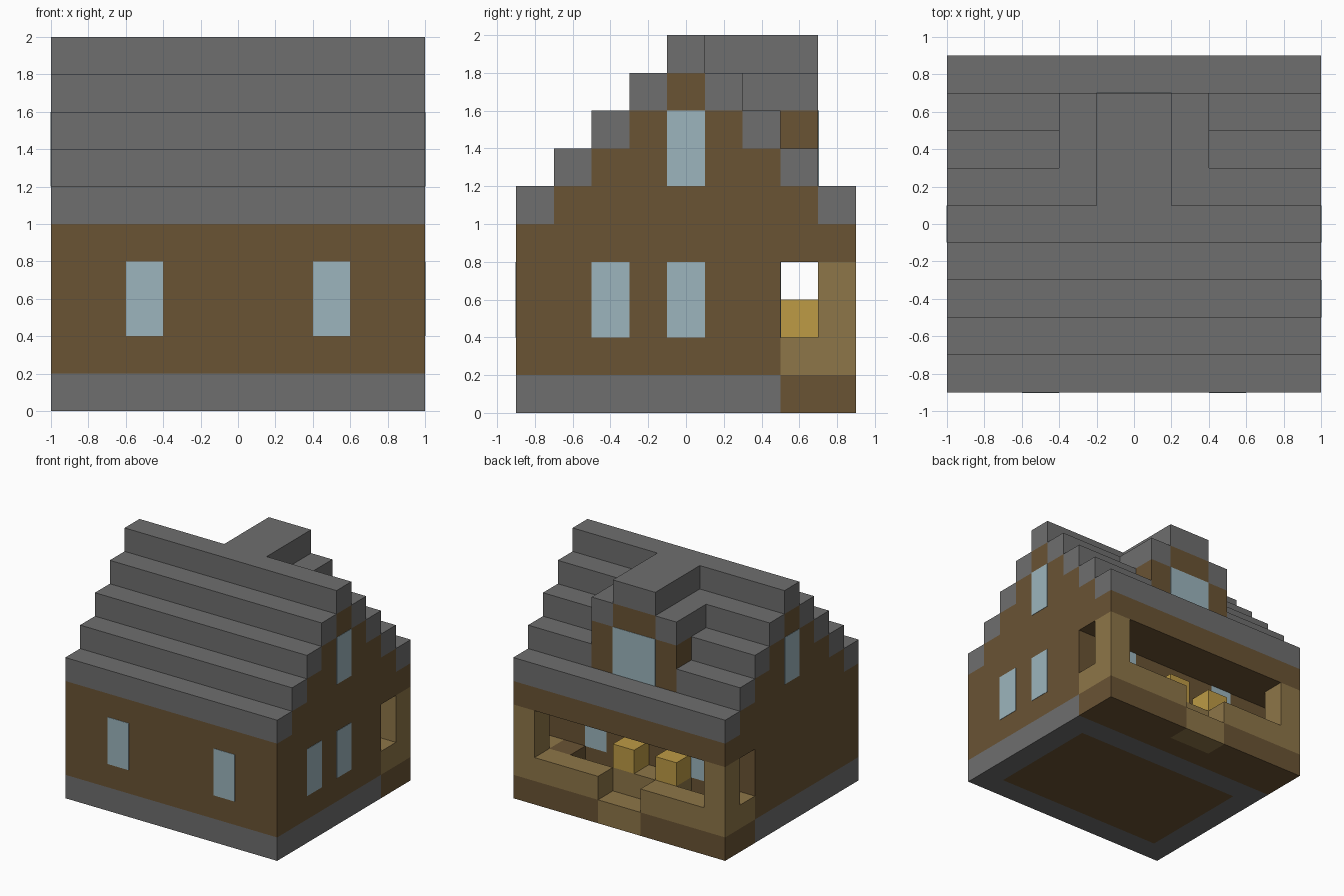
import bpy
import bmesh
from mathutils import Vector

if "Cube" in bpy.data.objects:
    bpy.data.objects.remove(bpy.data.objects["Cube"], do_unlink=True)

U = 0.2                            # size of one building block
ORIGIN = Vector((-1, -0.9, 0))     # corner of the block grid
PLATE = 0.003                      # window plate thickness


def material(name, rgb):
    m = bpy.data.materials.new(name)
    m.use_nodes = True
    col = (*rgb, 1)
    m.diffuse_color = col
    bsdf = m.node_tree.nodes["Principled BSDF"]
    bsdf.inputs["Base Color"].default_value = col
    bsdf.inputs["Roughness"].default_value = 0.9
    return m


STONE = material("grey_stone", (0.156, 0.156, 0.156))
WOOD = material("dark_wood", (0.144, 0.087, 0.034))
TAN = material("light_wood", (0.270, 0.181, 0.065))
GLASS = material("pale_glass", (0.332, 0.462, 0.509))
GOLD = material("straw_gold", (0.509, 0.328, 0.060))


def box(name, lo, hi, mat):
    """Box between two corners in world units."""
    lo, hi = Vector(lo), Vector(hi)
    bm = bmesh.new()
    bmesh.ops.create_cube(bm, size=1)
    for v in bm.verts:
        v.co = Vector([h if c > 0 else l for c, l, h in zip(v.co, lo, hi)])
    mesh = bpy.data.meshes.new(name)
    bm.to_mesh(mesh)
    bm.free()
    mesh.materials.append(mat)
    obj = bpy.data.objects.new(name, mesh)
    bpy.context.collection.objects.link(obj)
    return obj


def block(name, xs, ys, zs, mat):
    """Box given as ranges of grid cells."""
    a, b = zip(xs, ys, zs)
    return box(name, ORIGIN + Vector(a) * U, ORIGIN + Vector(b) * U, mat)


def mirrored(name, xs, ys, zs, mat):
    """Block plus its copy on the other side of the house."""
    block(name + "_right", xs, ys, zs, mat)
    block(name + "_left", (10 - xs[1], 10 - xs[0]), ys, zs, mat)


def window(name, axis, side, at, centre, width, z0, z1):
    """Thin glass plate lying on a wall that faces side * axis."""
    lo, hi = [0, 0, z0], [0, 0, z1]
    other = 1 - axis
    lo[axis], hi[axis] = sorted((at, at + side * PLATE))
    lo[other], hi[other] = centre - width / 2, centre + width / 2
    box(name, lo, hi, GLASS)


FULL = (0, 10)

# Foundation ring and ground floor
block("foundation_front", FULL, (0, 1), (0, 1), STONE)
block("foundation_back", FULL, (6, 7), (0, 1), STONE)
mirrored("foundation_side", (0, 1), (1, 6), (0, 1), STONE)
block("ground_floor", (1, 9), (1, 6), (0, 1), WOOD)

# House walls
block("house_walls", FULL, (0, 7), (1, 5), WOOD)

# Back porch
block("porch_base", FULL, (7, 8), (0, 1), WOOD)
mirrored("porch_base_edge", (0, 4), (8, 9), (0, 1), WOOD)
block("porch_step", (4, 6), (8, 9), (0, 1), TAN)
mirrored("porch_back_rail", (0, 4), (8, 9), (1, 2), TAN)
mirrored("porch_side_rail", (0, 1), (7, 8), (1, 2), TAN)
mirrored("porch_post", (0, 1), (8, 9), (2, 4), TAN)
block("porch_ceiling", FULL, (7, 9), (4, 5), WOOD)
block("porch_counter", (3, 6), (7, 8), (1, 2), TAN)
block("porch_bench", (8, 9), (7, 8), (1, 2), WOOD)
for n, i in enumerate((3, 5)):
    block(f"straw_bale_{n + 1}", (i, i + 1), (7, 8), (2, 3), GOLD)

# Stepped roof with the gable filling between the steps
for s in range(4):
    z = (5 + s, 6 + s)
    block(f"gable_fill_{s + 1}", FULL, (s + 1, 8 - s), z, WOOD)
    block(f"roof_step_front_{s + 1}", FULL, (s, s + 1), z, STONE)
    back = (8 - s, 9 - s)
    if s == 1:                     # this step stops at the dormer
        mirrored("roof_step_back_2", (0, 3), back, z, STONE)
    else:
        block(f"roof_step_back_{s + 1}", FULL, back, z, STONE)
block("roof_ridge", FULL, (4, 5), (9, 10), STONE)

# Dormer on the back slope
block("dormer_wall", (3, 7), (7, 8), (6, 8), WOOD)
block("dormer_gable", (4, 6), (6, 8), (8, 9), WOOD)
mirrored("dormer_roof_side", (3, 4), (6, 8), (8, 9), STONE)
block("dormer_roof_top", (4, 6), (5, 8), (9, 10), STONE)

# Windows
for tag, x in (("right", -0.5), ("left", 0.5)):
    window(f"front_window_{tag}", 1, -1, -0.9, x, U, 0.4, 0.8)
    window(f"porch_window_{tag}", 1, 1, 0.5, x, U, 0.4, 0.8)
for tag, side in (("right", -1), ("left", 1)):
    window(f"gable_window_{tag}", 0, side, side, 0, U, 1.2, 1.6)
for n, y in enumerate((-0.4, 0)):
    window(f"side_window_{n + 1}", 0, 1, 1, y, U, 0.4, 0.8)
window("dormer_window", 1, 1, 0.7, 0, 2 * U, 1.2, 1.6)
